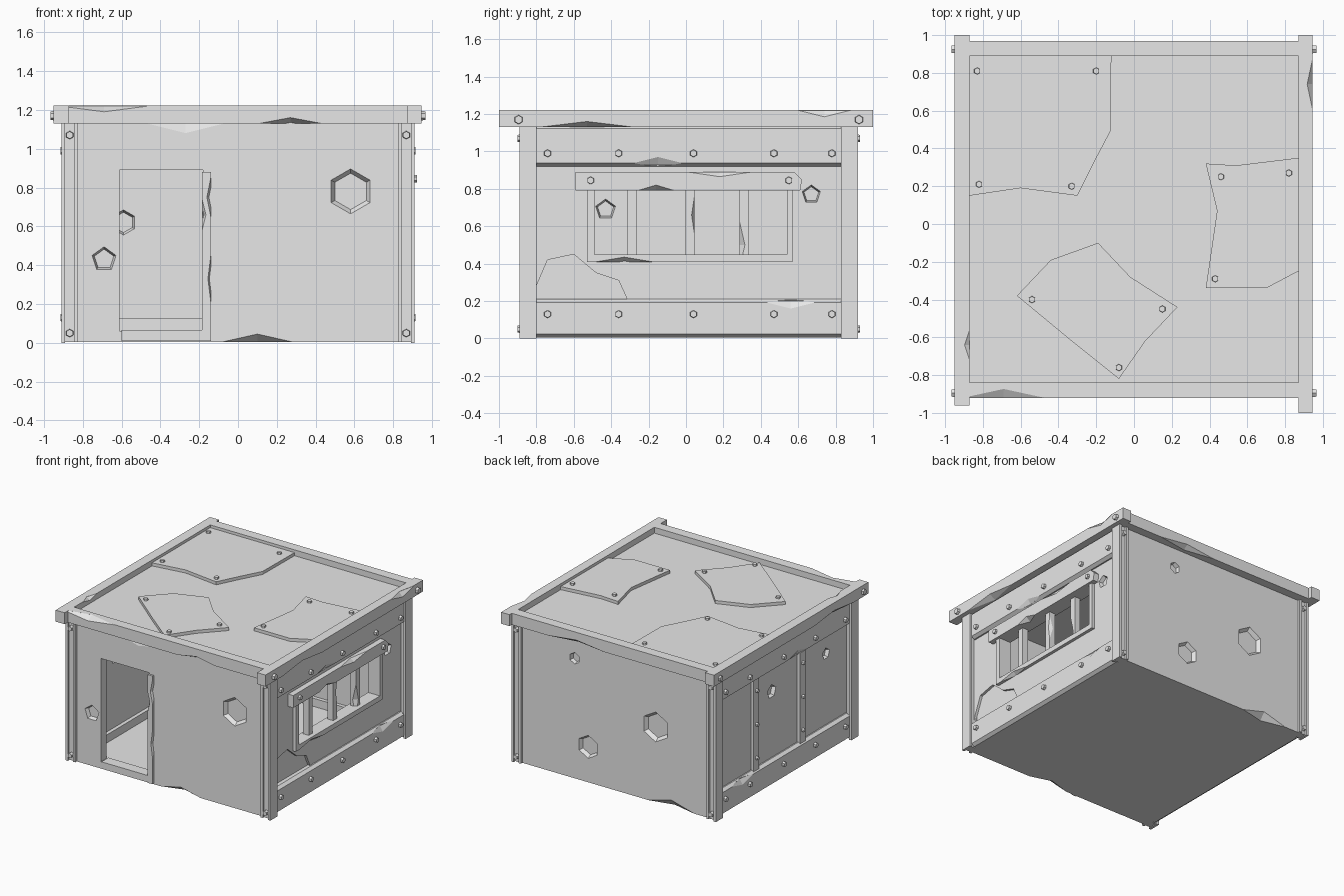
import bpy, bmesh
from mathutils import Vector, Matrix

if "Cube" in bpy.data.objects:
    bpy.data.objects.remove(bpy.data.objects["Cube"], do_unlink=True)

grey = bpy.data.materials.new("plain_grey")
grey.use_nodes = True
grey.diffuse_color = (0.8, 0.8, 0.8, 1)
grey.node_tree.nodes["Principled BSDF"].inputs["Base Color"].default_value = grey.diffuse_color


def finish(name, bm):
    bmesh.ops.recalc_face_normals(bm, faces=bm.faces)
    me = bpy.data.meshes.new(name)
    bm.to_mesh(me)
    bm.free()
    me.materials.append(grey)
    ob = bpy.data.objects.new(name, me)
    bpy.context.collection.objects.link(ob)
    return ob


def add_box(bm, x, y, z):
    size = Matrix.Diagonal((x[1] - x[0], y[1] - y[0], z[1] - z[0], 1))
    mid = Matrix.Translation((sum(x) / 2, sum(y) / 2, sum(z) / 2))
    bmesh.ops.create_cube(bm, size=1, matrix=mid @ size)


def boxes(name, *spans):
    bm = bmesh.new()
    for s in spans:
        add_box(bm, *s)
    return finish(name, bm)


def prism(name, pts, push):
    bm = bmesh.new()
    face = bm.faces.new([bm.verts.new(p) for p in pts])
    new = bmesh.ops.extrude_face_region(bm, geom=[face])["geom"]
    bmesh.ops.translate(bm, vec=push, verts=[v for v in new if isinstance(v, bmesh.types.BMVert)])
    return finish(name, bm)


def spindle(name, spots, axis, r1, r2, depth, sides=6):
    """Cones or cylinders centred on each spot, along an axis."""
    bm = bmesh.new()
    turn = Vector(axis).to_track_quat('Z', 'Y').to_matrix().to_4x4()
    for p in spots:
        bmesh.ops.create_cone(bm, cap_ends=True, segments=sides, radius1=r1, radius2=r2,
                              depth=depth, matrix=Matrix.Translation(p) @ turn)
    return finish(name, bm)


def bolts(name, spots, axis, r=0.022):
    return spindle(name, spots, axis, r, r * 0.85, 0.03)


def notch(p, radii):
    """Octahedral cutter that chips an edge."""
    bm = bmesh.new()
    ends = [[bm.verts.new(Vector(p) + Vector([s * radii[k] if k == a else 0 for k in range(3)]))
             for s in (-1, 1)] for a in range(3)]
    for i in ends[0]:
        for j in ends[1]:
            for k in ends[2]:
                bm.faces.new((i, j, k))
    return finish("chip_cutter", bm)


def dent(p, axis, r, sides=6):
    return spindle("dent_cutter", [p], axis, r * 0.75, r * 1.1, 0.06, sides)


def carve(ob, cutters):
    for c in cutters:
        c.hide_render = True
        m = ob.modifiers.new("cut", 'BOOLEAN')
        m.operation, m.solver, m.object = 'DIFFERENCE', 'EXACT', c
    deps = bpy.context.evaluated_depsgraph_get()
    ob.data = bpy.data.meshes.new_from_object(ob.evaluated_get(deps))
    ob.modifiers.clear()
    for c in cutters:
        bpy.data.objects.remove(c, do_unlink=True)


# Hollow room with doorway, window, dents and broken edges
FRONT, BACK, SIDE = -0.87, 0.90, 0.86
room = boxes("walls", ((-SIDE, SIDE), (FRONT, BACK), (0.005, 1.15)))
broken = [(-0.82, 0.2), (-0.80, 0.28), (-0.74, 0.42), (-0.60, 0.45),
          (-0.48, 0.35), (-0.36, 0.31), (-0.31, 0.2)]
carve(room, [
    boxes("room_cutter", ((-0.79, 0.79), (-0.80, 0.83), (0.06, 1.11))),
    boxes("door_cutter", ((-0.61, -0.18), (-1, -0.7), (0.06, 0.89))),
    boxes("window_cutter", ((0.7, 1), (-0.50, 0.54), (0.44, 0.80))),
    prism("plaster_cutter", [(0.84, y, z) for y, z in broken], (0.1, 0, 0)),
    dent((0.58, FRONT, 0.78), (0, -1, 0), 0.125),
    dent((-0.69, FRONT, 0.43), (0, -1, 0), 0.07, 5),
    dent((0.36, BACK, 0.97), (0, 1, 0), 0.05),
    dent((0.24, BACK, 0.29), (0, 1, 0), 0.1),
    dent((-0.36, BACK, 0.61), (0, 1, 0), 0.13),
    dent((SIDE, 0.67, 0.77), (1, 0, 0), 0.055, 5),
    dent((-SIDE, 0.14, 0.74), (-1, 0, 0), 0.06, 5),
    dent((-SIDE, -0.55, 0.78), (-1, 0, 0), 0.05, 5),
    dent((-0.79, -0.43, 0.69), (1, 0, 0), 0.06, 5),
    dent((-0.59, 0.83, 0.62), (0, -1, 0), 0.07),
    notch((0.10, FRONT, 0), (0.2, 0.06, 0.045)),
    notch((-0.5, BACK, 0), (0.22, 0.05, 0.06)),
    notch((-0.27, FRONT, 1.13), (0.2, 0.015, 0.05)),
])

# H-section corner posts with bolted webs
for sx in (-1, 1):
    for y0, y1, out in ((-0.89, -0.80, -1), (0.83, 0.92, 1)):
        name = ("left" if sx > 0 else "right") + ("_front" if out < 0 else "_back")
        face = y0 if out < 0 else y1
        web = sorted((face - out * 0.015, face - out * 0.08))
        boxes(name + "_post",
              (sorted((sx * 0.89, sx * 0.91)), (y0, y1), (0, 1.13)),
              (sorted((sx * 0.825, sx * 0.845)), (y0, y1), (0.005, 1.13)),
              (sorted((sx * 0.84, sx * 0.895)), web, (0.005, 1.13)))
        bolts(name + "_post_bolts", [(sx * 0.867, face - out * 0.005, z) for z in (0.05, 1.07)], (0, out, 0))

# Bevelled side beams with rows of bolts
rows = (-0.74, -0.36, 0.04, 0.47, 0.78)
for sx in (-1, 1):
    side = "left" if sx > 0 else "right"
    for level, z0, z1, zb, yc in (("lower", 0.005, 0.21, 0.13, 0.56), ("upper", 0.92, 1.14, 0.99, -0.15)):
        section = [(0.84, z0), (0.87, z0), (0.895, z0 + 0.018), (0.895, z1 - 0.018), (0.87, z1), (0.84, z1)]
        beam = prism(f"{side}_{level}_beam", [(sx * x, -0.80, z) for x, z in section], (0, 1.63, 0))
        edge = z1 - 0.01 if level == "lower" else z0 + 0.01
        carve(beam, [notch((sx * 0.895, yc, edge), (0.025, 0.16, 0.04))])
        bolts(f"{side}_{level}_bolts", [(sx * 0.9, y, zb) for y in rows], (sx, 0, 0))

# Upright battens on the plain side
for i, y in enumerate((0.37, -0.22)):
    boxes(f"batten_{i + 1}", ((-0.885, -0.85), (y - 0.035, y + 0.035), (0.2, 0.93)))
    bolts(f"batten_{i + 1}_bolts", [(-0.89, y, z) for z in (0.3, 0.57, 0.84)], (-1, 0, 0), 0.017)

# Door frame and sill
door = boxes("door_frame",
             ((-0.645, -0.60), (-0.885, -0.79), (0.01, 0.88)),
             ((-0.185, -0.14), (-0.885, -0.79), (0.01, 0.88)),
             ((-0.645, -0.14), (-0.885, -0.79), (0.88, 0.925)))
carve(door, [notch((-0.50, -0.885, 0.88), (0.07, 0.04, 0.015)),
             notch((-0.185, -0.885, 0.66), (0.02, 0.03, 0.08)),
             notch((-0.14, -0.885, 0.33), (0.015, 0.03, 0.12)),
             notch((-0.14, -0.885, 0.75), (0.02, 0.03, 0.1))])
boxes("door_sill", ((-0.60, -0.185), (-0.878, -0.79), (0.01, 0.065)))
boxes("inner_skirting", ((-0.79, 0.79), (0.80, 0.84), (0.06, 0.125)),
      ((-0.80, -0.76), (-0.80, 0.83), (0.06, 0.125)))

# Window frame, bars and bolted lintel
frame = boxes("window_frame",
              ((0.78, 0.885), (-0.53, 0.57), (0.41, 0.45)),
              ((0.78, 0.885), (-0.53, -0.49), (0.45, 0.80)),
              ((0.78, 0.885), (0.54, 0.57), (0.45, 0.80)))
carve(frame, [notch((0.885, -0.33, 0.41), (0.03, 0.15, 0.025))])
bars = boxes("window_bars", *[((0.80, 0.85), (y - 0.025, y + 0.025), (0.44, 0.81))
                              for y in (-0.29, 0.02, 0.31)])
carve(bars, [notch((0.85, 0.285, 0.5), (0.03, 0.03, 0.13)), notch((0.85, 0.045, 0.66), (0.03, 0.015, 0.1))])
profile = [(-0.59, 0.79), (-0.59, 0.89), (0.58, 0.89), (0.62, 0.85), (0.61, 0.79)]
lintel = prism("window_lintel", [(0.78, y, z) for y, z in profile], (0.125, 0, 0))
carve(lintel, [notch((0.905, -0.16, 0.79), (0.04, 0.1, 0.03)), notch((0.905, 0.18, 0.89), (0.03, 0.17, 0.025))])
bolts("lintel_bolts", [(0.907, y, 0.845) for y in (-0.51, 0.55)], (1, 0, 0))

# Roof deck and raised rim
boxes("roof_deck", ((-0.88, 0.88), (-0.85, 0.90), (1.13, 1.175)))
rims = (("front_rim", (-0.87, 0.87), (-0.92, -0.84), [((0.27, -0.92, 1.13), (0.16, 0.06, 0.03)),
                                                    ((-0.69, -0.92, 1.22), (0.23, 0.05, 0.03))]),
        ("back_rim", (-0.87, 0.87), (0.89, 0.97), [((0.3, 0.97, 1.13), (0.25, 0.04, 0.03))]),
        ("left_rim", (0.87, 0.945), (-1.0, 1.0), [((0.945, -0.53, 1.13), (0.05, 0.25, 0.03)),
                                                ((0.945, 0.74, 1.22), (0.03, 0.14, 0.035))]),
        ("right_rim", (-0.95, -0.87), (-0.96, 1.0), [((-0.87, -0.64, 1.22), (0.03, 0.09, 0.02)),
                                                   ((-0.95, -0.53, 1.13), (0.03, 0.25, 0.03))]))
for name, x, y, chips in rims:
    carve(boxes(name, (x, y, (1.13, 1.222))), [notch(*c) for c in chips])
for sx in (-1, 1):
    bolts("left_rim_bolts" if sx > 0 else "right_rim_bolts",
          [(sx * 0.95, y, 1.17) for y in (-0.895, 0.925)], (sx, 0, 0), 0.026)

# Torn roof patches with bolts
patches = (
    ("large", [(-0.87, 0.89), (-0.12, 0.89), (-0.125, 0.49), (-0.21, 0.33), (-0.30, 0.15),
               (-0.60, 0.19), (-0.87, 0.15)], [(-0.83, 0.81), (-0.2, 0.81), (-0.82, 0.21), (-0.33, 0.2)]),
    ("side", [(0.38, 0.32), (0.54, 0.31), (0.87, 0.35), (0.87, -0.25), (0.70, -0.34), (0.38, -0.34),
              (0.44, 0.07)], [(0.46, 0.25), (0.82, 0.27), (0.43, -0.29)]),
    ("middle", [(-0.19, -0.10), (-0.02, -0.28), (0.23, -0.44), (0.06, -0.62), (-0.08, -0.82), (-0.33, -0.62),
                (-0.62, -0.38), (-0.44, -0.19)], [(-0.54, -0.4), (0.15, -0.45), (-0.08, -0.76)]))
for name, outline, spots in patches:
    prism(name + "_roof_patch", [(x, y, 1.17) for x, y in outline], (0, 0, 0.03))
    bolts(name + "_patch_bolts", [(x, y, 1.2) for x, y in spots], (0, 0, 1), 0.02)
